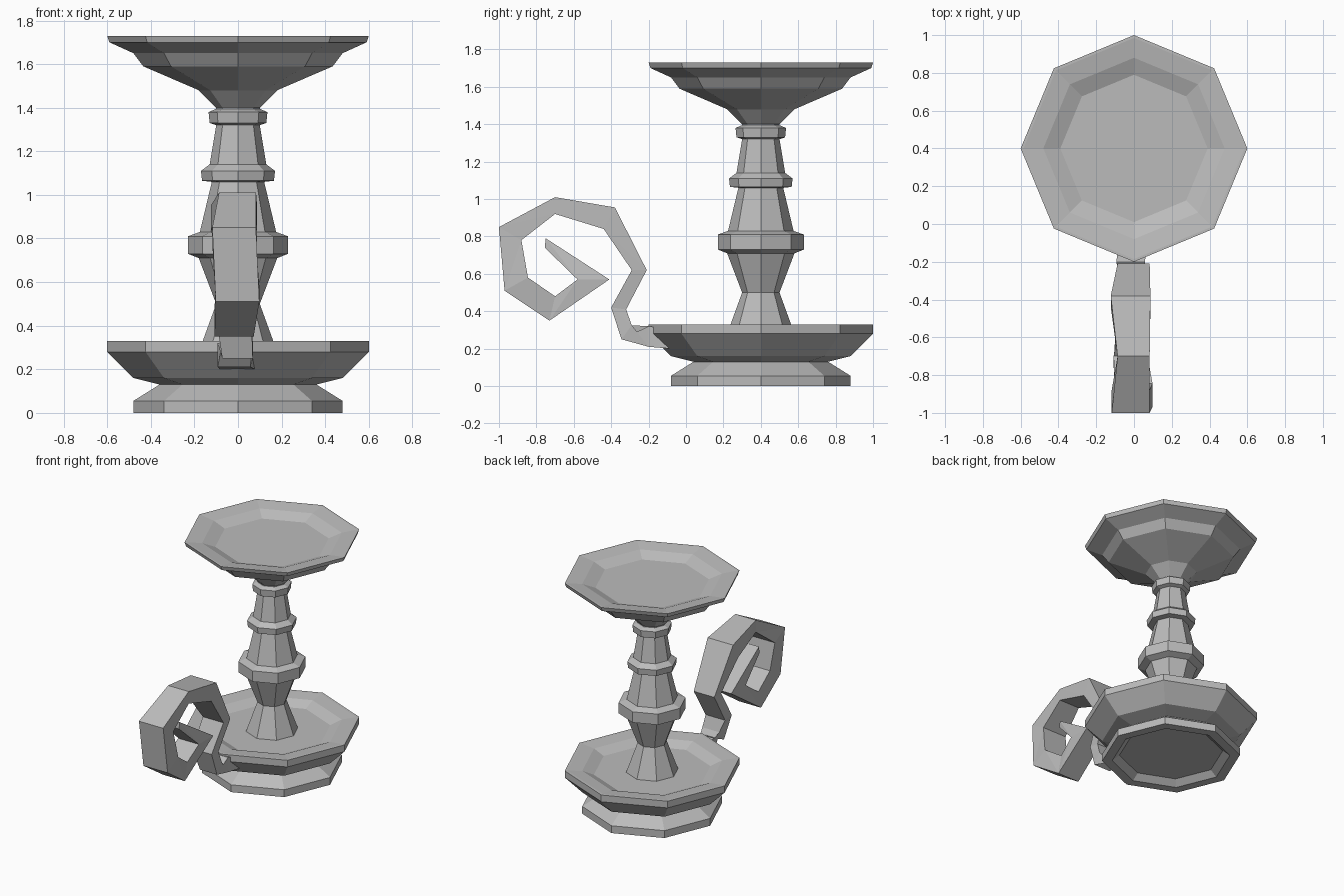
import bpy
import bmesh
import math

cube = bpy.data.objects.get("Cube")
if cube:
    bpy.data.objects.remove(cube, do_unlink=True)

SIDES = 8
AXIS_Y = 0.4

metal = bpy.data.materials.new("grey metal")
metal.use_nodes = True
GREY = (0.5, 0.5, 0.5, 1)
metal.diffuse_color = GREY
metal.node_tree.nodes["Principled BSDF"].inputs["Base Color"].default_value = GREY


def finish(name, bm):
    bmesh.ops.recalc_face_normals(bm, faces=bm.faces[:])
    mesh = bpy.data.meshes.new(name)
    bm.to_mesh(mesh)
    bm.free()
    mesh.materials.append(metal)
    obj = bpy.data.objects.new(name, mesh)
    bpy.context.collection.objects.link(obj)
    return obj


def loft(name, rings):
    """Skin a list of point rings and cap both ends."""
    bm = bmesh.new()
    loops = [[bm.verts.new(p) for p in ring] for ring in rings]
    for a, b in zip(loops, loops[1:]):
        n = len(a)
        for i in range(n):
            j = (i + 1) % n
            bm.faces.new((a[i], a[j], b[j], b[i]))
    bm.faces.new(loops[0][::-1])
    bm.faces.new(loops[-1])
    return finish(name, bm)


def turned(name, profile):
    """Eight-sided turning from (radius, height) points."""
    step = math.tau / SIDES
    return loft(name, [[(r * math.cos(i * step), AXIS_Y + r * math.sin(i * step), z)
                        for i in range(SIDES)] for r, z in profile])


# Foot with a shallow recess below, and the drip dish above it
turned("base_dish", [
    (0.36, 0.04), (0.41, 0.0), (0.48, 0.0), (0.48, 0.055), (0.36, 0.13),
    (0.48, 0.16), (0.6, 0.28), (0.6, 0.33), (0.58, 0.33),
    (0.48, 0.32), (0.4, 0.285)])

# Baluster stem with three collars
turned("stem", [
    (0.18, 0.28), (0.1, 0.5), (0.18, 0.71), (0.23, 0.73), (0.23, 0.81),
    (0.175, 0.83), (0.12, 1.06), (0.165, 1.065), (0.17, 1.11), (0.13, 1.14),
    (0.1, 1.32), (0.13, 1.33), (0.135, 1.38), (0.1, 1.395), (0.1, 1.42)])

# Flared candle plate
turned("top_plate", [
    (0.1, 1.4), (0.18, 1.48), (0.435, 1.59), (0.48, 1.65), (0.59, 1.7),
    (0.6, 1.73), (0.585, 1.73), (0.48, 1.715), (0.39, 1.68)])

# Curled strap handle: outer (y, z), inner (y, z), half width
strap = [
    ((-0.08, 0.2), (-0.08, 0.3), 0.08),
    ((-0.2, 0.21), (-0.2, 0.32), 0.075),
    ((-0.29, 0.325), (-0.345, 0.25), 0.07),
    ((-0.32, 0.41), (-0.4, 0.42), 0.08),
    ((-0.21, 0.62), (-0.29, 0.62), 0.085),
    ((-0.38, 0.955), (-0.44, 0.84), 0.105),
    ((-0.7, 1.01), (-0.7, 0.92), 0.085),
    ((-1.0, 0.85), (-0.88, 0.78), 0.1),
    ((-0.97, 0.51), (-0.845, 0.58), 0.1),
    ((-0.73, 0.35), (-0.7, 0.48), 0.09),
    ((-0.41, 0.57), (-0.58, 0.57), 0.085),
    ((-0.75, 0.79), (-0.755, 0.74), 0.06)]
# Slide the strap sections a little sideways for a hand-forged look
rings = []
for i, (outer, inner, w) in enumerate(strap):
    s = -0.01 + 0.008 * (-1) ** i
    rings.append([(s - w, *outer), (s + w, *outer), (s + w, *inner), (s - w, *inner)])
handle = loft("handle", rings)

# Bent strap quads become flat triangles
bm = bmesh.new()
bm.from_mesh(handle.data)
bmesh.ops.triangulate(bm, faces=bm.faces[:])
bm.to_mesh(handle.data)
bm.free()
